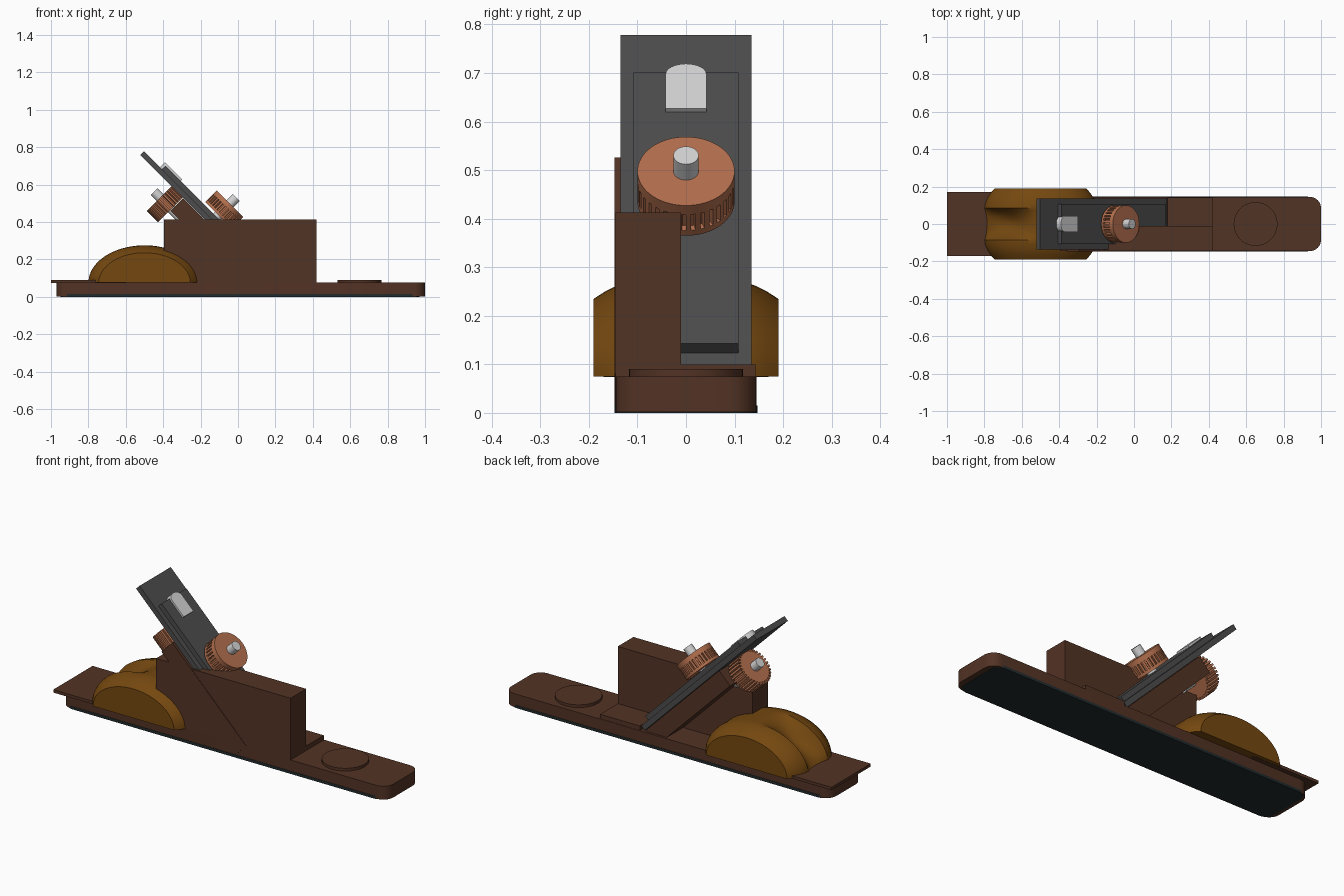
import bpy, bmesh, math
from mathutils import Matrix, Vector

if "Cube" in bpy.data.objects:
    bpy.data.objects.remove(bpy.data.objects["Cube"])

S = math.sqrt(0.5)
# blade frame: X runs up the blade, Z points out of its face, Y is -world y
TILT = Matrix(((-S, 0, S, 0), (0, -1, 0, 0), (S, 0, S, 0), (0, 0, 0, 1)))
# rear screw frame: Z runs up along the blade
ALONG = Matrix(((S, 0, -S, 0), (0, 1, 0, 0), (S, 0, S, 0), (0, 0, 0, 1)))
FLAT = Matrix.Identity(4)


def mat(name, r, g, b):
    m = bpy.data.materials.new(name)
    m.diffuse_color = (r, g, b, 1)
    m.use_nodes = True
    m.node_tree.nodes["Principled BSDF"].inputs["Base Color"].default_value = m.diffuse_color
    return m


WOOD = mat("dark_brown", 0.086, 0.033, 0.018)
GRIP = mat("golden_brown", 0.175, 0.064, 0.005)
STEEL = mat("dark_grey", 0.072, 0.072, 0.072)
COPPER = mat("copper", 0.45, 0.16, 0.075)
CHROME = mat("light_grey", 0.65, 0.65, 0.65)
SOLE = mat("near_black", 0.016, 0.024, 0.026)


def finish(name, bm, m, frame=FLAT, smooth=False):
    bm.transform(frame)
    bmesh.ops.recalc_face_normals(bm, faces=bm.faces)
    me = bpy.data.meshes.new(name)
    bm.to_mesh(me)
    bm.free()
    me.materials.append(m)
    ob = bpy.data.objects.new(name, me)
    bpy.context.collection.objects.link(ob)
    if smooth:
        bpy.ops.object.select_all(action='DESELECT')
        ob.select_set(True)
        bpy.context.view_layer.objects.active = ob
        bpy.ops.object.shade_smooth_by_angle(angle=math.radians(35))
    return ob


def prism(name, outline, z0, z1, m, frame=FLAT, smooth=False):
    bm = bmesh.new()
    f = bm.faces.new([bm.verts.new((x, y, z0)) for x, y in outline])
    r = bmesh.ops.extrude_face_region(bm, geom=[f])
    vs = [v for v in r["geom"] if isinstance(v, bmesh.types.BMVert)]
    bmesh.ops.translate(bm, verts=vs, vec=(0, 0, z1 - z0))
    return finish(name, bm, m, frame, smooth)


def rounded(x0, x1, y0, y1, r, n=6):
    pts = []
    for k, (cx, cy) in enumerate(((x1 - r, y1 - r), (x0 + r, y1 - r), (x0 + r, y0 + r), (x1 - r, y0 + r))):
        for i in range(n + 1):
            a = math.pi / 2 * (k + i / n)
            pts.append((cx + r * math.cos(a), cy + r * math.sin(a)))
    return pts


def box(name, x, y, z, m, frame=FLAT):
    o = [(x[0], y[0]), (x[1], y[0]), (x[1], y[1]), (x[0], y[1])]
    return prism(name, o, z[0], z[1], m, frame)


def circle(cx, cy, r, n=40):
    return [(cx + r * math.cos(2 * math.pi * i / n), cy + r * math.sin(2 * math.pi * i / n)) for i in range(n)]


def gear(cx, cy, r0, r1, teeth):
    pts = []
    for i in range(teeth):
        for f, r in ((0, r1), (0.55, r1), (0.55, r0), (1, r0)):
            a = 2 * math.pi * (i + f) / teeth
            pts.append((cx + r * math.cos(a), cy + r * math.sin(a)))
    return pts


def cut(ob, cutter):
    mod = ob.modifiers.new("cut", 'BOOLEAN')
    mod.operation, mod.solver, mod.object = 'DIFFERENCE', 'EXACT', cutter
    bpy.ops.object.select_all(action='DESELECT')
    ob.select_set(True)
    bpy.context.view_layer.objects.active = ob
    bpy.ops.object.modifier_apply(modifier="cut")
    bpy.data.objects.remove(cutter)


# body, sole and tail plate
prism("body", rounded(-0.97, 1.0, -0.145, 0.145, 0.06), 0.002, 0.075, WOOD, smooth=True)
prism("sole", rounded(-0.95, 0.97, -0.147, 0.147, 0.05), 0, 0.015, SOLE, smooth=True)
box("tail_plate", (-1.0, -0.6), (-0.17, 0.17), (0.074, 0.09), WOOD)
prism("toe_button", circle(0.65, 0, 0.117, 48), 0.07, 0.09, WOOD, smooth=True)
box("mouth_step", (0.18, 0.42), (-0.02, 0.143), (0.07, 0.1), WOOD)

# side wall with the slanted blade slot and inner recess
wall = box("side_wall", (-0.395, 0.42), (-0.145, -0.01), (0.05, 0.413), WOOD)
cut(wall, box("slot_cutter", (-0.064, 1.0), (-0.1, 0.3), (0.165, 0.276), WOOD, TILT))
cut(wall, box("recess_cutter", (0.02, 1.0), (-0.1, 0.12), (0.25, 0.332), WOOD, TILT))

# bed that carries the blade
box("blade_bed", (-0.05, 0.58), (-0.133, 0.147), (0.07, 0.164), WOOD, TILT)

# blade and cap iron, both slotted
blade = box("blade", (-0.055, 0.905), (-0.135, 0.135), (0.166, 0.195), STEEL, TILT)
cap = box("cap_iron", (-0.02, 0.77), (-0.108, 0.108), (0.195, 0.222), STEEL, TILT)
for part in (blade, cap):
    cut(part, prism("slot_cutter", rounded(0.09, 0.73, -0.042, 0.042, 0.004, 1), 0.1, 0.3, STEEL, TILT))

# adjusting lever
head = [(0.655, -0.042)] + [(0.755 + 0.03 * math.cos(a), 0.042 * math.sin(a))
        for a in [math.pi * (i / 12 - 0.5) for i in range(13)]] + [(0.655, 0.042)]
prism("lever_head", head, 0.197, 0.232, CHROME, TILT, True)
box("lever_neck", (0.46, 0.67), (-0.026, 0.026), (0.185, 0.215), CHROME, TILT)

# front clamping knob: plain flange above a notched rim, open centre
U = 0.382
for name, outline, z0, z1 in (("front_knob_top", circle(U, 0, 0.1, 64), 0.295, 0.322),
                              ("front_knob_rim", gear(U, 0, 0.086, 0.1, 32), 0.249, 0.295),
                              ("front_knob_base", circle(U, 0, 0.1, 64), 0.234, 0.249)):
    k = prism(name, outline, z0, z1, COPPER, TILT, True)
    cut(k, prism("hole_cutter", circle(U, 0, 0.033, 32), 0.2, 0.35, COPPER, TILT))
prism("front_screw", circle(U, 0, 0.026, 32), 0.12, 0.368, CHROME, TILT, True)

# rear adjusting wheel
prism("rear_wheel", gear(0.08, 0, 0.086, 0.1, 32), 0.585, 0.67, COPPER, ALONG, True)
prism("rear_screw", circle(0.08, 0, 0.026, 32), 0.5, 0.715, CHROME, ALONG, True)

# palm grip: arches lofted across y, with a scoop in the rear half
bm = bmesh.new()
N = 40
ys = [0.19, 0.165, 0.14, 0.11, 0.085, 0.07, 0.055, 0.04, 0.02, 0]
ys = ys + [-y for y in reversed(ys[:-1])]
rows = []
for y in ys:
    t = max(0, (abs(y) - 0.08) / 0.11)
    a, h = 0.3 - 0.055 * t * t, 0.2 - 0.04 * t * t
    bump = math.cos(min(1, abs(y) / 0.085) * math.pi / 2) ** 0.8
    row = []
    for i in range(N + 1):
        w = math.pi * i / N
        d = math.sin(2 * (w - math.pi / 2)) if w > math.pi / 2 else 0
        s = 1 - 0.3 * bump * max(0, d)
        row.append(bm.verts.new((-0.5 + a * s * math.cos(w), y, 0.075 + h * s * math.sin(w))))
    rows.append(row)
for p, q in zip(rows, rows[1:]):
    for i in range(N):
        bm.faces.new((p[i], p[i + 1], q[i + 1], q[i]))
    bm.faces.new((p[0], q[0], q[N], p[N]))
bm.faces.new(rows[0])
bm.faces.new(rows[-1])
finish("palm_grip", bm, GRIP, smooth=True)
